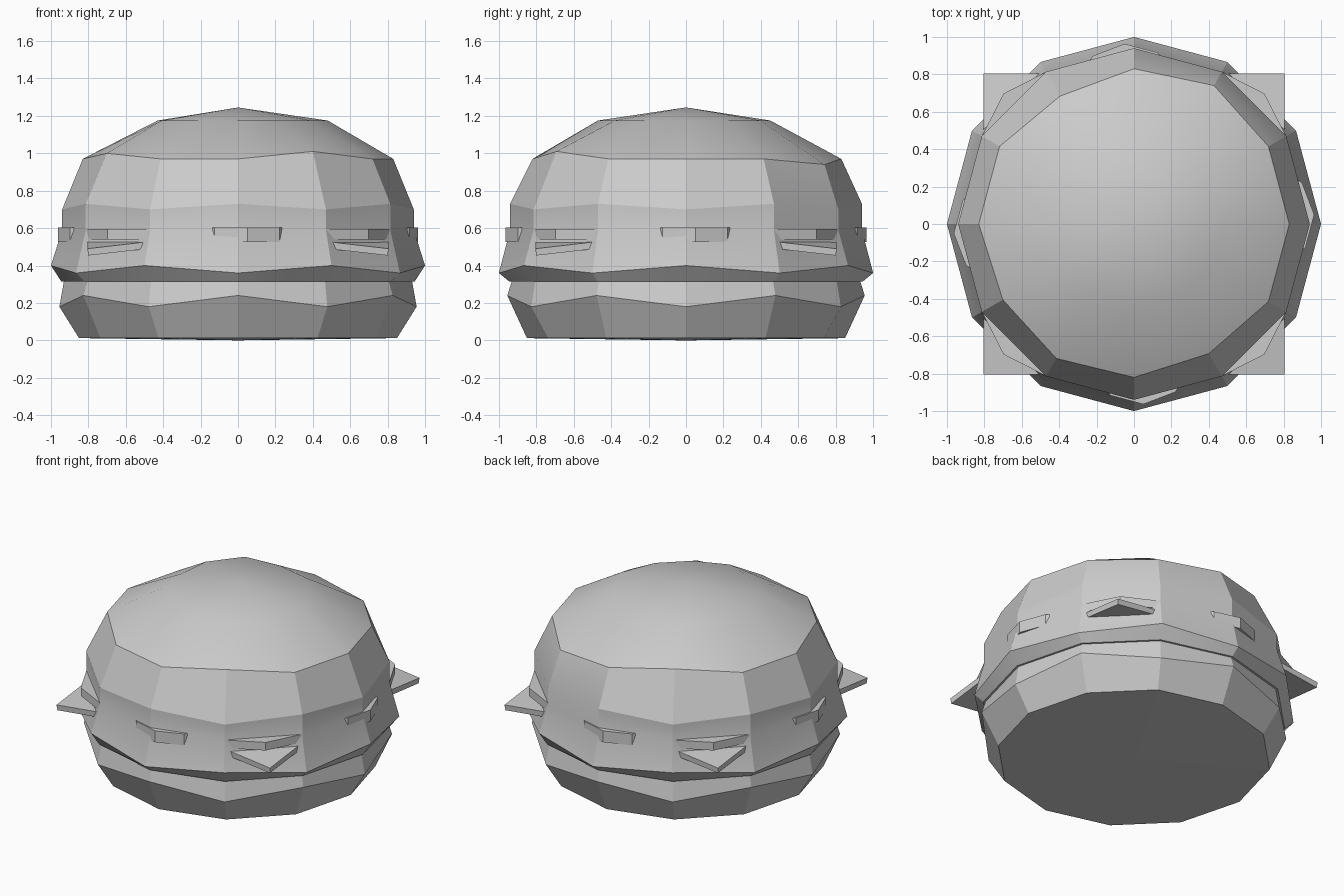
import bpy, bmesh, math

if "Cube" in bpy.data.objects:
    bpy.data.objects.remove(bpy.data.objects["Cube"])

SIDES = 12


def ring(r, z):
    """Twelve points; r and z may be a number or a list cycled around the ring."""
    rs = r if isinstance(r, list) else [r]
    zs = z if isinstance(z, list) else [z]
    pts = []
    for k in range(SIDES):
        a = 2 * math.pi * k / SIDES
        rad = rs[k % len(rs)]
        pts.append((rad * math.cos(a), rad * math.sin(a), zs[k % len(zs)]))
    return pts


def finish(name, bm, smooth=None):
    bmesh.ops.recalc_face_normals(bm, faces=bm.faces)
    me = bpy.data.meshes.new(name)
    bm.to_mesh(me)
    bm.free()
    ob = bpy.data.objects.new(name, me)
    bpy.context.collection.objects.link(ob)
    if smooth:
        bpy.ops.object.select_all(action='DESELECT')
        ob.select_set(True)
        bpy.context.view_layer.objects.active = ob
        bpy.ops.object.shade_smooth_by_angle(angle=math.radians(smooth))
    return ob


def lathe(name, rings, z_low, z_high, smooth=None):
    """Loft stacked rings and close both ends with a fan to a centre point."""
    bm = bmesh.new()
    loops = [[bm.verts.new(p) for p in r] for r in rings]
    low, high = bm.verts.new((0, 0, z_low)), bm.verts.new((0, 0, z_high))
    for k in range(SIDES):
        j = (k + 1) % SIDES
        for a, b in zip(loops, loops[1:]):
            bm.faces.new((a[k], a[j], b[j], b[k]))
        bm.faces.new((low, loops[0][j], loops[0][k]))
        bm.faces.new((high, loops[-1][k], loops[-1][j]))
    return finish(name, bm, smooth)


def slice_disc(name, angle, dist, radius, z0, z1, sides=10):
    """Flat disc poking out of the filling, one corner pointing outward."""
    bm = bmesh.new()
    bmesh.ops.create_cone(bm, cap_ends=True, segments=sides, radius1=radius,
                          radius2=radius, depth=z1 - z0)
    first = next(iter(bm.verts)).co
    turn = angle - math.atan2(first.y, first.x)
    c, s = math.cos(turn), math.sin(turn)
    for v in bm.verts:
        x, y, z = v.co
        v.co = (x * c - y * s + dist * math.cos(angle),
                x * s + y * c + dist * math.sin(angle), z + (z0 + z1) / 2)
    return finish(name, bm)


# Bottom bun with a wavy widest edge
lathe("bottom_bun", [ring(0.85, 0.012), ring(0.955, [0.18, 0.24]),
                     ring(0.93, 0.32)], 0.0, 0.32)

# Patty rim, filling waist and uneven domed top bun
crown_r = [.83, .83, .855, .83, .79, .83, .83, .81, .83, .82, .80, .83]
crown_z = [.97, .97, .94, .97, 1.01, .97, .97, 1.0, .97, .97, 1.01, .97]
cap_r = [.48, .46, .46, .45, .50, .47, .43, .47, .44, .47, .44, .45]
lathe("top_bun_and_filling", [ring(0.945, 0.315), ring(1.0, [0.40, 0.36]),
                              ring(0.94, 0.59), ring(0.94, [0.70, 0.73]),
                              ring(crown_r, crown_z),
                              ring(cap_r, 1.175)], 0.315, 1.245, smooth=22)

# Cheese slice with drooping corners
bm = bmesh.new()
inner, tips = [], []
for i in range(4):
    a = math.radians(45 + 90 * i)
    sx, sy = (1 if math.cos(a) > 0 else -1), (1 if math.sin(a) > 0 else -1)
    pair = [(sx * .805, sy * .5), (sx * .5, sy * .805)]
    if sx * sy < 0:
        pair.reverse()
    inner += [bm.verts.new((x, y, 0.525)) for x, y in pair]
    tips.append(bm.verts.new((sx * .805, sy * .805, 0.49)))
# pull the long edges inside the burger by using an octagon core
bm.faces.new(inner)
for i in range(4):
    bm.faces.new((inner[2 * i], tips[i], inner[2 * i + 1]))
cheese = finish("cheese_slice", bm)
mod = cheese.modifiers.new("thickness", 'SOLIDIFY')
mod.thickness = 0.037
mod.offset = -1

# Tomato slices above the cheese corners, pickle slices between them
for i in range(4):
    slice_disc("tomato_slice", math.radians(45 + 90 * i), 0.566, 0.42, 0.54, 0.595)
    slice_disc("pickle_slice", math.radians(3 + 90 * i), 0.67, 0.295, 0.525, 0.602)
